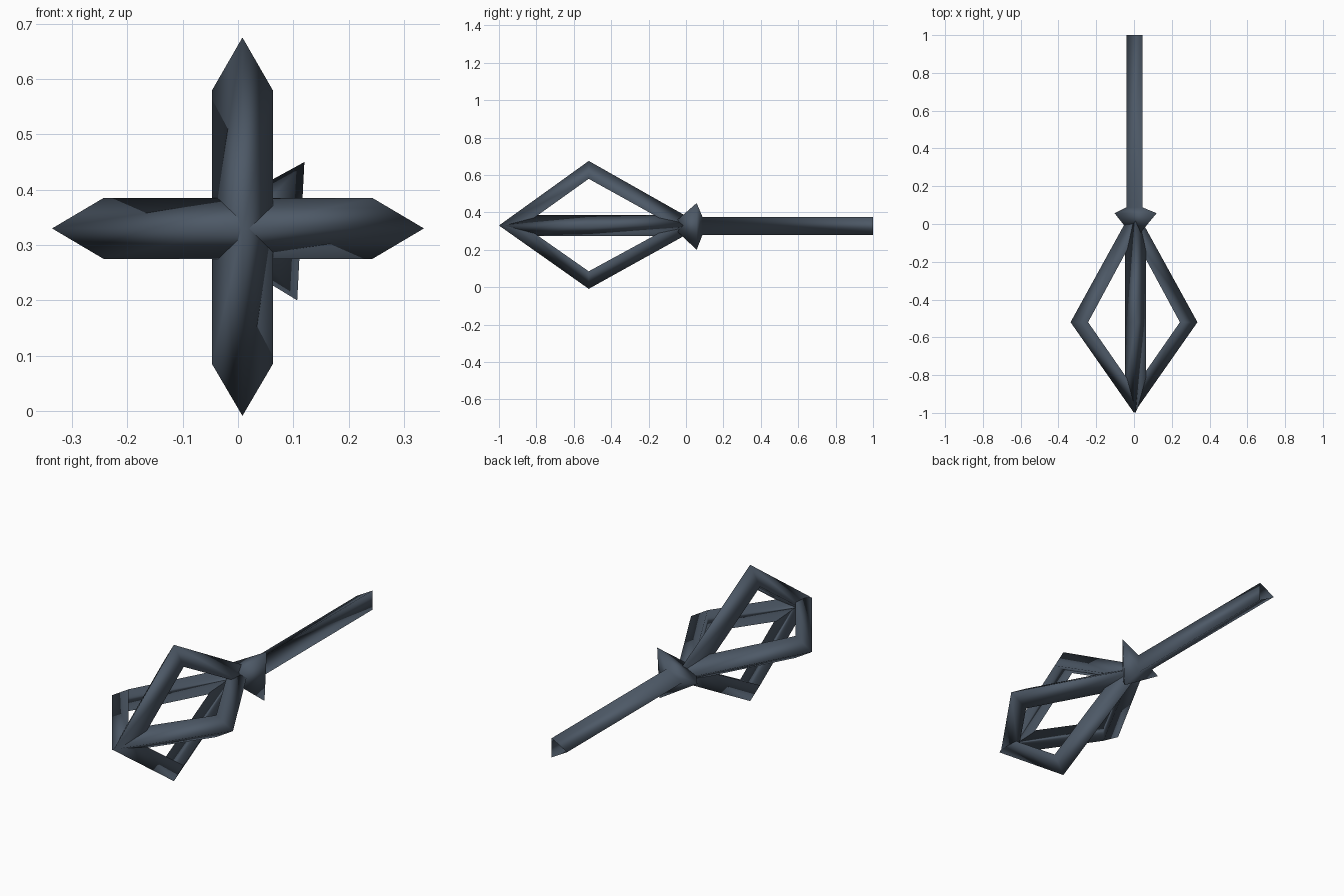
import bpy, bmesh

if "Cube" in bpy.data.objects:
    bpy.data.objects.remove(bpy.data.objects["Cube"])

steel = bpy.data.materials.new("dark slate steel")
steel.diffuse_color = (0.075, 0.1, 0.135, 1)
steel.use_nodes = True
steel.node_tree.nodes["Principled BSDF"].inputs["Base Color"].default_value = steel.diffuse_color
AXIS_Z = 0.33


def finish(name, bm):
    bmesh.ops.recalc_face_normals(bm, faces=bm.faces[:])
    me = bpy.data.meshes.new(name)
    bm.to_mesh(me)
    bm.free()
    for p in me.polygons:
        p.use_smooth = True
    me.materials.append(steel)
    ob = bpy.data.objects.new(name, me)
    bpy.context.collection.objects.link(ob)
    return ob


def diamond_loop(name, place):
    """Closed diamond frame with a mitred triangular section; place(u, v, y) -> xyz."""
    outer = [(-1.0, 0), (-0.52, 0.336), (0.09, 0), (-0.52, -0.336)]
    inner = [(-0.87, 0), (-0.52, 0.243), (-0.07, 0), (-0.52, -0.243)]
    bm = bmesh.new()
    rings = []
    for (yo, uo), (yi, ui) in zip(outer, inner):
        rings.append([bm.verts.new(place(uo, 0, yo)),
                      bm.verts.new(place(ui, 0.055, yi)),
                      bm.verts.new(place(ui, -0.055, yi))])
    for i in range(4):
        a, b = rings[i], rings[(i + 1) % 4]
        for j in range(3):
            k = (j + 1) % 3
            bm.faces.new((a[j], a[k], b[k], b[j]))
    return finish(name, bm)


# head: two crossed diamond frames
diamond_loop("upright_frame",
             lambda u, v, y: (0.008 + v, y, AXIS_Z + u + 0.027 * abs(u) / 1.0 * (1 if u > 0 else -0.3) + (0.0 if u >= 0 else -0.0)))
diamond_loop("level_frame", lambda u, v, y: (u, y, AXIS_Z + v))

# handle: triangular tube, open at the back, flaring into a collar
shaft = [(0.045, 0.048), (-0.04, 0.0), (0.045, -0.048)]
collar = [(0.12, 0.122), (-0.103, 0.0), (0.107, -0.128)]
bm = bmesh.new()
rings = [[bm.verts.new((x, y, AXIS_Z - 0.002 + z)) for x, z in prof]
         for y, prof in ((1.0, shaft), (0.088, shaft), (0.057, collar))]
for a, b in zip(rings, rings[1:]):
    for j in range(3):
        k = (j + 1) % 3
        bm.faces.new((a[j], a[k], b[k], b[j]))
tip = bm.verts.new((0.006, -0.08, AXIS_Z))
for j in range(3):
    bm.faces.new((rings[-1][j], rings[-1][(j + 1) % 3], tip))
finish("handle_and_collar", bm)
